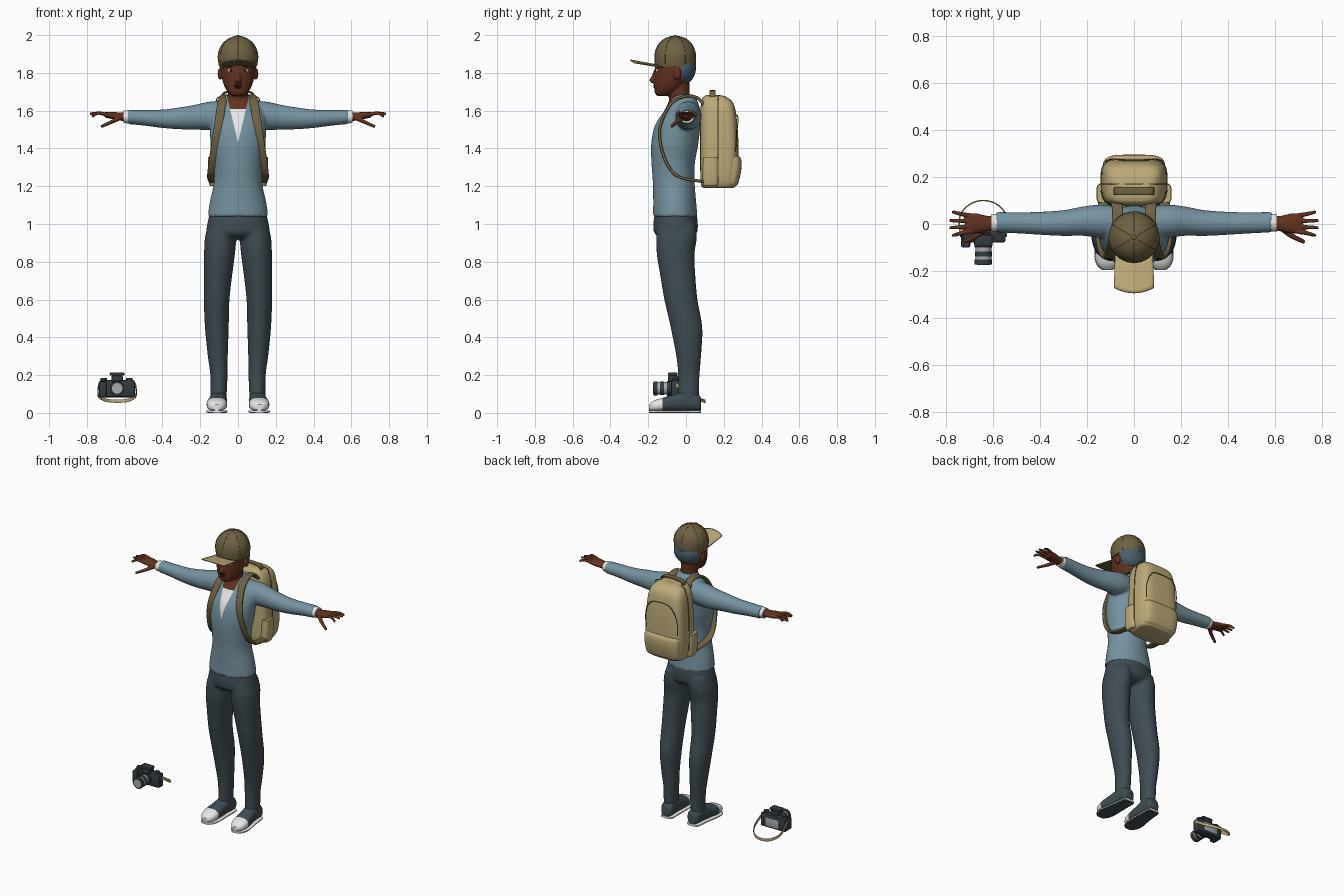
import bpy, bmesh, math
from mathutils import Vector, Matrix

if "Cube" in bpy.data.objects:
    bpy.data.objects.remove(bpy.data.objects["Cube"], do_unlink=True)

X, Y, Z = Vector((1, 0, 0)), Vector((0, 1, 0)), Vector((0, 0, 1))
PLANES = {"x": (Y, Z), "y": (X, Z), "z": (X, Y)}
SIDES = (1, -1)


def material(name, *rgb):
    mat = bpy.data.materials.new(name)
    mat.use_nodes = True
    mat.diffuse_color = (*rgb, 1)
    shader = next(n for n in mat.node_tree.nodes if n.type == "BSDF_PRINCIPLED")
    shader.inputs["Base Color"].default_value = (*rgb, 1)
    shader.inputs["Roughness"].default_value = 0.8
    return mat


skin = material("brown skin", .12, .032, .014)
blue = material("sweater blue", .18, .29, .35)
slate = material("trouser slate", .05, .073, .086)
white = material("white", .85, .85, .85)
olive = material("dark olive", .16, .122, .056)
tan = material("tan", .5, .4, .19)
hair_grey = material("hair blue grey", .07, .115, .145)
black = material("camera black", .033, .045, .052)
grey = material("camera grey", .4, .41, .42)
umber = material("dark brown", .03, .012, .008)


def smooth(rows, k):
    """Catmull-Rom interpolation of rows of numbers."""
    out = []
    last = len(rows) - 1
    for i in range(last):
        quad = zip(rows[max(i - 1, 0)], rows[i], rows[i + 1], rows[min(i + 2, last)])
        quad = list(quad)
        for j in range(k):
            t = j / k
            out.append([b + .5 * t * (c - a + t * (2*a - 5*b + 4*c - d + t * (3*b - a - 3*c + d)))
                        for a, b, c, d in quad])
    return out + [list(rows[-1])]


def loft(bm, frames, e, n):
    """Skin a row of superellipse sections (centre, half axis, half axis)."""
    def power(value):
        return math.copysign(abs(value) ** (2 / e), value)
    loops = []
    for c, u, v in frames:
        turn = [math.tau * (i + .5) / n for i in range(n)]
        loops.append([bm.verts.new(c + u * power(math.cos(a)) + v * power(math.sin(a))) for a in turn])
    for low, high in zip(loops, loops[1:]):
        for i in range(n):
            j = (i + 1) % n
            bm.faces.new((low[i], low[j], high[j], high[i]))
    bm.faces.new(loops[0][::-1])
    bm.faces.new(loops[-1])


def body(bm, axis, rings, side=1, e=2, k=4, n=28):
    """Loft along a main axis; a ring is x, y, z and two half widths."""
    u, v = PLANES[axis]
    loft(bm, [(Vector((x * side, y, z)), u * max(a, .001), v * max(b, .001))
              for x, y, z, a, b in smooth(rings, k)], e, n)


def tube(bm, points, width, thick, up, side=1, taper=1, k=5, e=2, n=10):
    pts = [Vector((x * side, y, z)) for x, y, z in smooth(points, k)]
    frames = []
    for i, p in enumerate(pts):
        tangent = (pts[min(i + 1, len(pts) - 1)] - pts[max(i - 1, 0)]).normalized()
        u = (up - tangent * up.dot(tangent)).normalized()
        size = 1 + (taper - 1) * i / (len(pts) - 1)
        frames.append((p, u * width * size, tangent.cross(u) * thick * size))
    loft(bm, frames, e, n)


def ball(bm, centre, radii):
    bmesh.ops.create_uvsphere(bm, u_segments=20, v_segments=12, radius=1,
                              matrix=Matrix.Translation(centre) @ Matrix.Diagonal((*radii, 1)))


def finish(name, bm, *mats, voxel=0, cuts=(), rule=None):
    """Make the object, optionally melting its pieces together."""
    bmesh.ops.recalc_face_normals(bm, faces=bm.faces)
    mesh = bpy.data.meshes.new(name)
    bm.to_mesh(mesh)
    bm.free()
    obj = bpy.data.objects.new(name, mesh)
    bpy.context.collection.objects.link(obj)
    if voxel:
        remesh = obj.modifiers.new("melt", "REMESH")
        remesh.mode, remesh.voxel_size = "VOXEL", voxel
        relax = obj.modifiers.new("relax", "SMOOTH")
        relax.iterations = 5
        graph = bpy.context.evaluated_depsgraph_get()
        obj.data = bpy.data.meshes.new_from_object(obj.evaluated_get(graph))
        obj.modifiers.clear()
        mesh = obj.data
    if cuts:
        bm = bmesh.new()
        bm.from_mesh(mesh)
        for point, normal in cuts:
            bmesh.ops.bisect_plane(bm, geom=bm.verts[:] + bm.edges[:] + bm.faces[:],
                                   plane_co=point, plane_no=normal)
        bm.to_mesh(mesh)
        bm.free()
    mesh.materials.clear()
    for mat in mats:
        mesh.materials.append(mat)
    for face in mesh.polygons:
        face.material_index = rule(face.center, face.normal) if rule else 0
    mesh.shade_smooth()
    mesh.set_sharp_from_angle(angle=math.radians(42))
    return obj


def box(name, centre, size, mat, bevel=.006):
    bm = bmesh.new()
    bmesh.ops.create_cube(bm, size=1, matrix=Matrix.Translation(centre) @ Matrix.Diagonal((*size, 1)))
    bmesh.ops.bevel(bm, geom=bm.edges[:], offset=bevel, segments=2, affect="EDGES", profile=.5)
    finish(name, bm, mat)


# Trousers: hips and two legs
bm = bmesh.new()
body(bm, "z", [(0, -.055, z, a, b) for z, a, b in
               ((1.06, .15, .111), (1, .163, .118), (.95, .168, .112), (.92, .14, .07))])
for s in SIDES:
    body(bm, "z", [(.085, -.05, 1, .07, .1), (.092, -.05, .93, .083, .108), (.098, -.055, .84, .082, .1),
                   (.105, -.045, .74, .076, .094), (.113, -.027, .6, .068, .088), (.112, .003, .45, .063, .084),
                   (.107, .014, .3, .053, .066), (.101, .015, .2, .046, .057), (.103, .013, .07, .042, .055)], s)
finish("trousers", bm, slate, voxel=.009)

# Sweater: torso and sleeves, with a shirt opening cut into the chest
bm = bmesh.new()
body(bm, "z", [(0, -.057, 1.04, .161, .118), (0, -.06, 1.12, .149, .114), (0, -.065, 1.22, .128, .111),
               (0, -.068, 1.32, .13, .115), (0, -.06, 1.42, .145, .125), (0, -.045, 1.52, .15, .121),
               (0, -.02, 1.6, .14, .096), (0, -.015, 1.65, .092, .076), (0, -.015, 1.685, .062, .062)])
for s in SIDES:
    body(bm, "x", [(.08, .01, 1.58, .068, .068), (.15, .012, 1.573, .07, .075), (.22, .012, 1.566, .062, .067),
                   (.3, .004, 1.56, .055, .059), (.4, .003, 1.557, .049, .049), (.5, .005, 1.563, .045, .042),
                   (.585, .008, 1.567, .044, .038)], s)
slope, tip, collar = .235, 1.43, 1.61


def chest(c, n):
    if c.y > -.02 or abs(c.x) > slope * (c.z - tip):
        return 0
    return 2 if c.z > collar else 1


finish("sweater", bm, blue, white, skin, voxel=.008, rule=chest,
       cuts=[((0, 0, tip), (s, 0, -slope)) for s in SIDES] + [((0, 0, collar), Z)])

for s in SIDES:
    side_name = "left_" if s > 0 else "right_"
    # Shirt cuff
    bm = bmesh.new()
    body(bm, "x", [(.57, .006, 1.567, .038, .035), (.607, .004, 1.567, .037, .033)], s, k=1)
    finish(side_name + "cuff", bm, white)

    # Hand with four fingers and a thumb
    bm = bmesh.new()
    body(bm, "x", [(.59, .003, 1.567, .03, .026), (.63, .002, 1.57, .034, .021),
                   (.67, .003, 1.575, .043, .019), (.705, .003, 1.578, .043, .014)], s)
    for start, end, height in ((.035, .052, 1.575), (.012, .015, 1.583), (-.011, -.016, 1.582), (-.031, -.05, 1.568)):
        reach = .79 - abs(end) * .35
        tube(bm, [(.69, start, 1.578), (.74, (start + end) / 2, 1.587), (reach, end, height)],
             .011, .011, Y, s, taper=.65)
    tube(bm, [(.625, -.015, 1.562), (.67, -.05, 1.54), (.725, -.077, 1.515)], .015, .013, Y, s, taper=.6)
    finish(side_name + "hand", bm, skin, voxel=.004)

    # Shoe with a white toe cap, on a thin pale-rimmed sole
    shape = [(.1, .08, .045, .028, .03), (.1, .063, .055, .041, .045), (.103, 0, .062, .044, .052),
             (.107, -.06, .054, .049, .045), (.112, -.12, .045, .054, .036),
             (.113, -.17, .037, .045, .028), (.113, -.195, .03, .02, .015)]
    bm = bmesh.new()
    body(bm, "y", shape, s, e=2.5)
    finish(side_name + "shoe", bm, slate, white, cuts=[((0, -.125, 0), Y)], rule=lambda c, n: int(c.y < -.125))
    bm = bmesh.new()
    body(bm, "y", [(x, y, .007, a + .003, .007) for x, y, z, a, b in shape], s, e=5)
    finish(side_name + "sole", bm, white, slate, rule=lambda c, n: int(n.z < -.8))

    # Shoulder strap running over the chest and back under the arm
    bm = bmesh.new()
    tube(bm, [(.078, .1, 1.62), (.07, .06, 1.668), (.073, -.01, 1.675), (.087, -.085, 1.63), (.105, -.138, 1.51),
              (.122, -.13, 1.4), (.136, -.09, 1.3), (.14, -.03, 1.247), (.13, .09, 1.225)], .023, .008, X, s, e=4, n=16)
    finish(side_name + "strap", bm, olive)

    # Bottle pocket on the side of the pack
    bm = bmesh.new()
    body(bm, "z", [(.12, .13, 1.2, .02, .03), (.125, .13, 1.21, .028, .04), (.13, .13, 1.28, .03, .042),
                   (.13, .13, 1.355, .028, .04)], s, e=3.5)
    finish(side_name + "side_pocket", bm, tan)

# Head: skull, neck, nose and ears
bm = bmesh.new()
body(bm, "z", [(0, -.118, 1.678, .03, .034), (0, -.108, 1.695, .052, .057), (0, -.089, 1.735, .075, .08),
               (0, -.07, 1.785, .088, .098), (0, -.06, 1.84, .093, .104), (0, -.058, 1.9, .09, .1),
               (0, -.058, 1.95, .06, .06)], e=2.2)
body(bm, "z", [(0, -.025, 1.6, .07, .062), (0, -.035, 1.67, .054, .055), (0, -.04, 1.78, .056, .058)])
body(bm, "z", [(0, -.158, 1.82, .008, .01), (0, -.168, 1.785, .011, .014), (0, -.174, 1.76, .018, .021),
               (0, -.168, 1.745, .012, .012)])
for s in SIDES:
    ball(bm, (.095 * s, -.045, 1.795), (.013, .02, .032))
finish("head", bm, skin, voxel=.005)

bm = bmesh.new()
ball(bm, (0, -.166, 1.732), (.024, .009, .004))
ball(bm, (0, -.163, 1.722), (.02, .01, .005))
finish("lips", bm, umber)
for label, mat, y, height, radii in (("eye", white, -.151, 1.812, (.016, .009, .009)),
                                     ("iris", umber, -.158, 1.812, (.006, .004, .007)),
                                     ("brow", umber, -.154, 1.834, (.023, .008, .004))):
    bm = bmesh.new()
    for s in SIDES:
        ball(bm, (.039 * s, y, height), radii)
    finish(label + "s", bm, mat)

bm = bmesh.new()
ball(bm, (0, -.023, 1.825), (.096, .076, .088))
finish("hair", bm, hair_grey)

# Cap: crown, seams, button, back opening and brim
crown = [(1.833, .101, .106), (1.88, .108, .109), (1.92, .102, .103), (1.955, .083, .085),
         (1.98, .054, .056), (1.994, .02, .02)]
bm = bmesh.new()
body(bm, "z", [(0, -.057, z, a, b) for z, a, b in crown], n=36)
ball(bm, (0, -.057, 1.993), (.011, .011, .007))
finish("cap_crown", bm, olive)
bm = bmesh.new()
for i in range(6):
    angle = math.tau * (i + .5) / 6 - math.pi / 3
    tube(bm, [(a * math.cos(angle), -.057 + b * math.sin(angle), z) for z, a, b in crown],
         .002, .002, Vector((-math.sin(angle), math.cos(angle), 0)), n=6)
finish("cap_seams", bm, olive)
bm = bmesh.new()
ball(bm, (0, .046, 1.865), (.03, .008, .018))
finish("cap_opening", bm, hair_grey)

bm = bmesh.new()
bmesh.ops.create_grid(bm, x_segments=16, y_segments=8, size=1)
for v in bm.verts:
    across, out = v.co.x, (1 - v.co.y) / 2
    x = across * (.08 + .006 * out)
    root = -.057 - math.sqrt(.103 ** 2 - min(abs(x), .1) ** 2)
    front = -.293 + .022 * across ** 2
    v.co = (x, root + (front - root) * out, 1.846 + .025 * out - .014 * across ** 2)
brim = finish("cap_brim", bm, tan, olive)
if brim.data.polygons[0].normal.z < 0:
    brim.data.flip_normals()
shell = brim.modifiers.new("thickness", "SOLIDIFY")
shell.thickness, shell.offset = .007, -1
shell.material_offset = shell.material_offset_rim = 1

# Backpack: main bag, front pocket, zips and grab handle
bm = bmesh.new()
body(bm, "z", [(0, (front + back) / 2, z, a, (back - front) / 2) for z, front, back, a in
               ((1.19, .105, .24, .1), (1.205, .08, .265, .13), (1.3, .075, .277, .142), (1.45, .075, .277, .14),
                (1.58, .075, .266, .132), (1.64, .08, .25, .117), (1.672, .09, .215, .09), (1.682, .11, .18, .06))],
     e=4, n=40)
finish("backpack_bag", bm, tan)
bm = bmesh.new()
body(bm, "z", [(0, .22, 1.2, .105, .04), (0, .223, 1.215, .125, .053), (0, .225, 1.28, .132, .067),
               (0, .225, 1.33, .132, .069), (0, .225, 1.355, .127, .06), (0, .222, 1.365, .11, .045)], e=4, n=40)
finish("front_pocket", bm, tan)
half = [(.143, .17, 1.25), (.143, .17, 1.4), (.137, .17, 1.55), (.119, .17, 1.64), (.085, .17, 1.676)]
arch = [(.12, .262, 1.38), (.118, .268, 1.48), (.09, .276, 1.55), (.045, .271, 1.575)]
for label, path in (("main_zip", half), ("front_zip", arch)):
    bm = bmesh.new()
    tube(bm, path + [(-x, y, z) for x, y, z in path[::-1]], .003, .003, Y, n=6)
    finish(label, bm, olive)
bm = bmesh.new()
tube(bm, [(-.08, .14, 1.665), (-.072, .14, 1.695), (0, .14, 1.703), (.072, .14, 1.695), (.08, .14, 1.665)],
     .017, .006, Y, e=4, n=12)
finish("grab_handle", bm, olive)

# Camera: body, grip, viewfinder, dials and screen
mid = -.64
box("camera_body", (mid, -.052, .128), (.19, .055, .092), black, .012)
box("camera_grip", (mid - .075, -.083, .125), (.04, .035, .085), black, .01)
box("camera_viewfinder", (mid, -.066, .182), (.062, .06, .034), black, .01)
box("camera_flash", (mid, -.07, .206), (.078, .05, .018), black)
box("camera_screen", (mid, -.023, .125), (.1, .006, .058), grey, .002)
for name, offset in (("mode_dial", .065), ("shutter_dial", -.07)):
    bm = bmesh.new()
    body(bm, "z", [(mid + offset, -.055, z, .017, .017) for z in (.165, .186)], k=1, n=16)
    finish(name, bm, black)

# Lens as stepped rings, ending in pale glass
for name, mat, start, end, radius in (("lens_mount", black, -.07, -.1, .038), ("zoom_ring", grey, -.1, -.116, .034),
                                      ("lens_barrel", black, -.116, -.138, .036), ("focus_ring", grey, -.138, -.15, .034),
                                      ("lens_hood", black, -.15, -.172, .037), ("lens_glass", grey, -.172, -.175, .028)):
    bm = bmesh.new()
    body(bm, "y", [(mid, y, .13, radius, radius) for y in (start, end)], k=1)
    finish(name, bm, mat)

# Camera strap looping behind
bm = bmesh.new()
loop = [(.097, -.05, .15), (.1, .03, .095), (.06, .082, .068)]
tube(bm, [(mid - x, y, z) for x, y, z in loop] + [(mid, .1, .062)] + [(mid + x, y, z) for x, y, z in loop[::-1]],
     .009, .003, Z, e=4, n=8)
finish("camera_strap", bm, tan)
